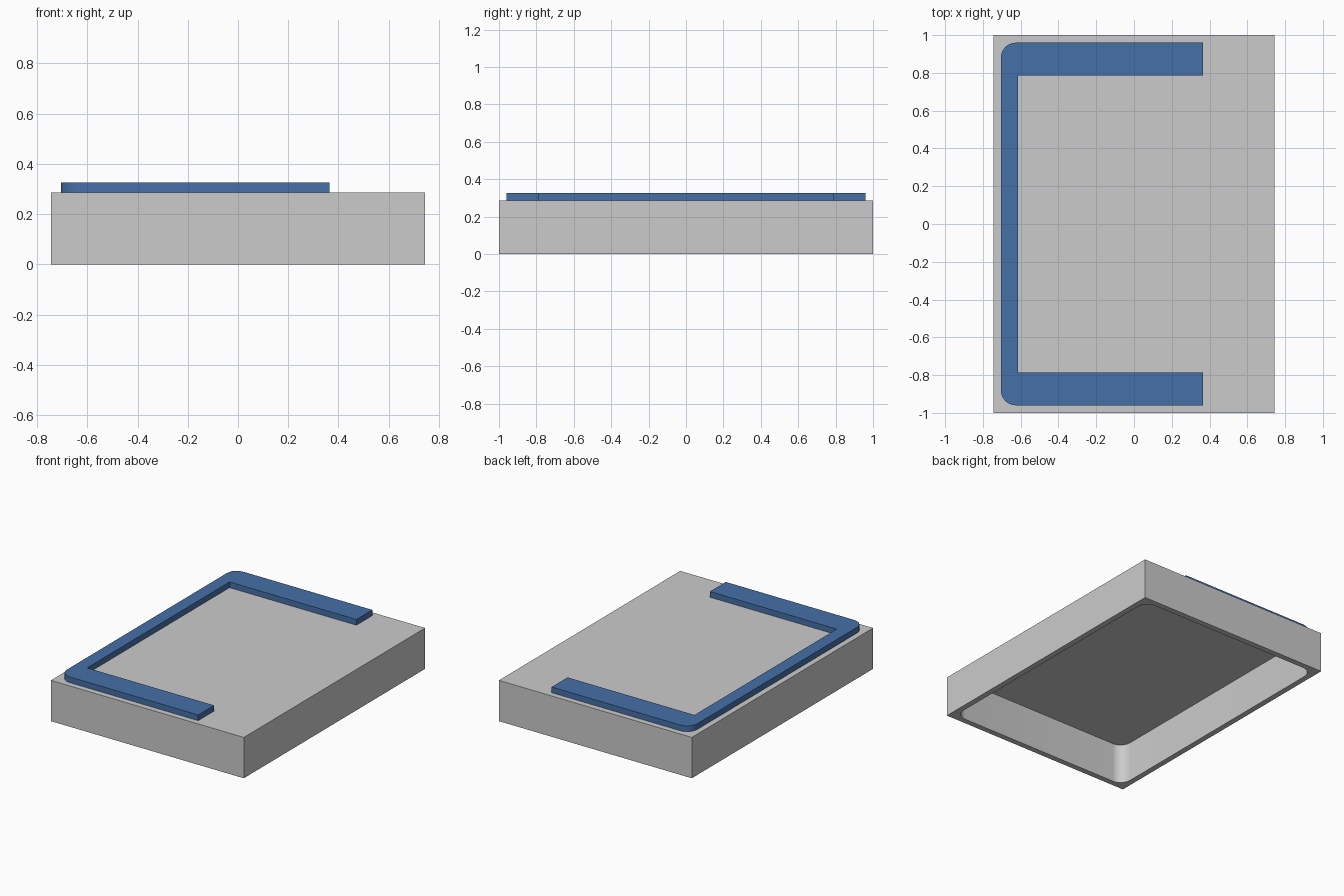
import bpy, bmesh, math

if "Cube" in bpy.data.objects:
    bpy.data.objects.remove(bpy.data.objects["Cube"])

HX, HY, H = 0.745, 1.0, 0.285      # tray half sizes and height
WALL, R = 0.04, 0.08               # wall thickness, corner radius
CEIL = 0.281                       # underside of the thin top


def arc(cx, cy, start, n=10):
    """Quarter circle of radius R, counter-clockwise from start degrees."""
    return [(cx + R * math.cos(math.radians(start + 90 * i / n)),
             cy + R * math.sin(math.radians(start + 90 * i / n)))
            for i in range(n + 1)]


def loop(bm, pts, z):
    vs = [bm.verts.new((x, y, z)) for x, y in pts]
    es = [bm.edges.new((vs[i - 1], vs[i])) for i in range(len(vs))]
    return vs, es


def walls(bm, a, b):
    for i in range(len(a)):
        bm.faces.new((a[i - 1], a[i], b[i], b[i - 1]))


def finish(bm, name):
    bmesh.ops.recalc_face_normals(bm, faces=bm.faces[:])
    me = bpy.data.meshes.new(name)
    bm.to_mesh(me)
    bm.free()
    ob = bpy.data.objects.new(name, me)
    bpy.context.collection.objects.link(ob)
    bpy.ops.object.select_all(action='DESELECT')
    ob.select_set(True)
    bpy.context.view_layer.objects.active = ob
    bpy.ops.object.shade_smooth_by_angle(angle=math.radians(30))
    return ob


# Hollow tray, open underneath, with a rounded cavity
ix, iy = HX - WALL, HY - WALL
outer = [(-HX, -HY), (HX, -HY), (HX, HY), (-HX, HY)]
inner = (arc(ix - R, iy - R, 0) + arc(R - ix, iy - R, 90)
         + arc(R - ix, R - iy, 180) + arc(ix - R, R - iy, 270))
bm = bmesh.new()
o0, oe = loop(bm, outer, 0)
o1, _ = loop(bm, outer, H)
i0, ie = loop(bm, inner, 0)
i1, _ = loop(bm, inner, CEIL)
walls(bm, o0, o1)
walls(bm, i0, i1)
bm.faces.new(o1)
bm.faces.new(i1)
bmesh.ops.triangle_fill(bm, use_beauty=True, use_dissolve=False, edges=oe + ie)
finish(bm, "hollow_tray")

# Raised C-shaped rail on top, outer corners rounded
END, SPINE, ARM = 0.365, -0.615, 0.785
profile = ([(END, ARM), (END, iy)] + arc(R - ix, iy - R, 90)
           + arc(R - ix, R - iy, 180)
           + [(END, -iy), (END, -ARM), (SPINE, -ARM), (SPINE, ARM)])
bm = bmesh.new()
a, _ = loop(bm, profile, H - 0.001)
b, _ = loop(bm, profile, 0.325)
walls(bm, a, b)
bm.faces.new(a)
bm.faces.new(b)
rail = finish(bm, "c_rail")

mat = bpy.data.materials.new("blue")
mat.diffuse_color = (0.06, 0.16, 0.39, 1)
mat.use_nodes = True
mat.node_tree.nodes["Principled BSDF"].inputs["Base Color"].default_value = mat.diffuse_color
rail.data.materials.append(mat)
